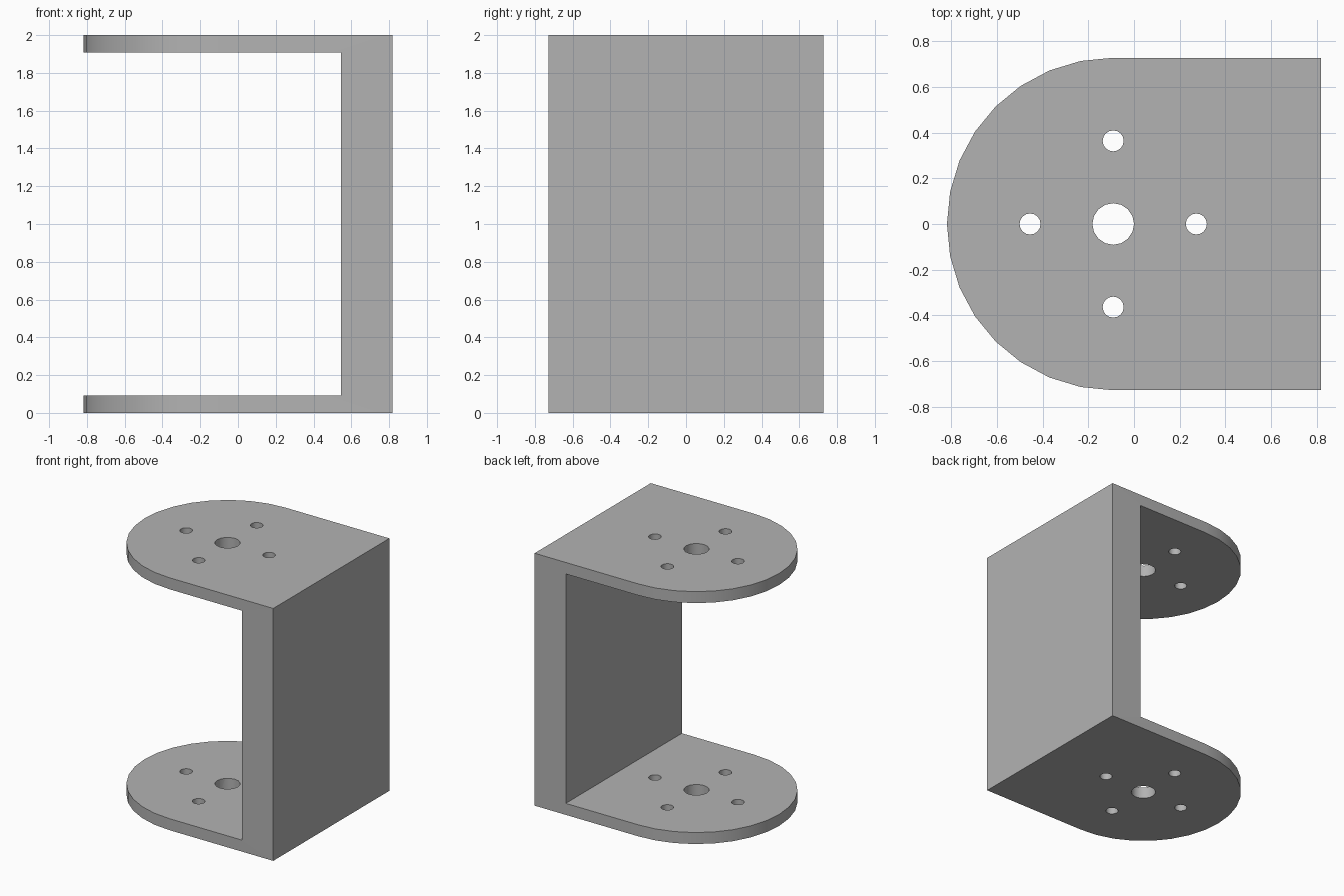
import bpy
import bmesh
from math import pi, cos, sin, radians

cube = bpy.data.objects.get("Cube")
if cube:
    bpy.data.objects.remove(cube, do_unlink=True)

HEIGHT = 2.0
HALF_X = 0.818          # half length
HALF_Y = 0.727          # half width, also the radius of the rounded ends
AXIS_X = HALF_Y - HALF_X  # centre of the rounded ends and hole pattern
WALL_X = 0.545          # inner face of the back wall
PLATE = 0.091           # plate thickness
ARC_STEPS = 16

grey = bpy.data.materials.new("plain grey")
grey.use_nodes = True
colour = (0.45, 0.45, 0.45, 1)
grey.diffuse_color = colour
grey.node_tree.nodes["Principled BSDF"].inputs["Base Color"].default_value = colour


def prism(name, outline, z0, z1):
    """Extrude a flat outline upwards into a closed solid."""
    bm = bmesh.new()
    base = bm.faces.new([bm.verts.new((x, y, z0)) for x, y in outline])
    top = bmesh.ops.extrude_face_region(bm, geom=[base])["geom"]
    verts = [v for v in top if isinstance(v, bmesh.types.BMVert)]
    bmesh.ops.translate(bm, verts=verts, vec=(0, 0, z1 - z0))
    bmesh.ops.recalc_face_normals(bm, faces=bm.faces)
    mesh = bpy.data.meshes.new(name)
    bm.to_mesh(mesh)
    bm.free()
    mesh.materials.append(grey)
    obj = bpy.data.objects.new(name, mesh)
    bpy.context.collection.objects.link(obj)
    return obj


def circle(x, y, radius, sides=16):
    return [(x + radius * cos(2 * pi * i / sides), y + radius * sin(2 * pi * i / sides))
            for i in range(sides)]


def cut(target, cutter):
    """Subtract the cutter, then remove it."""
    cutter.hide_render = True
    mod = target.modifiers.new("cut", "BOOLEAN")
    mod.operation = "DIFFERENCE"
    mod.solver = "EXACT"
    mod.object = cutter
    bpy.context.view_layer.objects.active = target
    bpy.ops.object.modifier_apply(modifier=mod.name)
    bpy.data.objects.remove(cutter, do_unlink=True)


# Solid block with one rounded end
outline = [(HALF_X, -HALF_Y), (HALF_X, HALF_Y)]
for i in range(ARC_STEPS + 1):
    a = pi / 2 + pi * i / ARC_STEPS
    outline.append((AXIS_X + HALF_Y * cos(a), HALF_Y * sin(a)))
bracket = prism("bracket", outline, 0, HEIGHT)

# Open the channel between the two plates
channel = [(-1, -1), (WALL_X, -1), (WALL_X, 1), (-1, 1)]
cut(bracket, prism("channel_cutter", channel, PLATE, HEIGHT - PLATE))

# Shaft hole and four bolt holes through both plates
cut(bracket, prism("shaft_cutter", circle(AXIS_X, 0, 0.091), -0.1, HEIGHT + 0.1))
for i in range(4):
    x = AXIS_X + HALF_Y / 2 * cos(i * pi / 2)
    y = HALF_Y / 2 * sin(i * pi / 2)
    cut(bracket, prism("bolt_cutter", circle(x, y, 0.046), -0.1, HEIGHT + 0.1))

# Smooth curved walls, sharp edges elsewhere
bpy.ops.object.select_all(action="DESELECT")
bracket.select_set(True)
bpy.context.view_layer.objects.active = bracket
bpy.ops.object.shade_smooth_by_angle(angle=radians(30))
